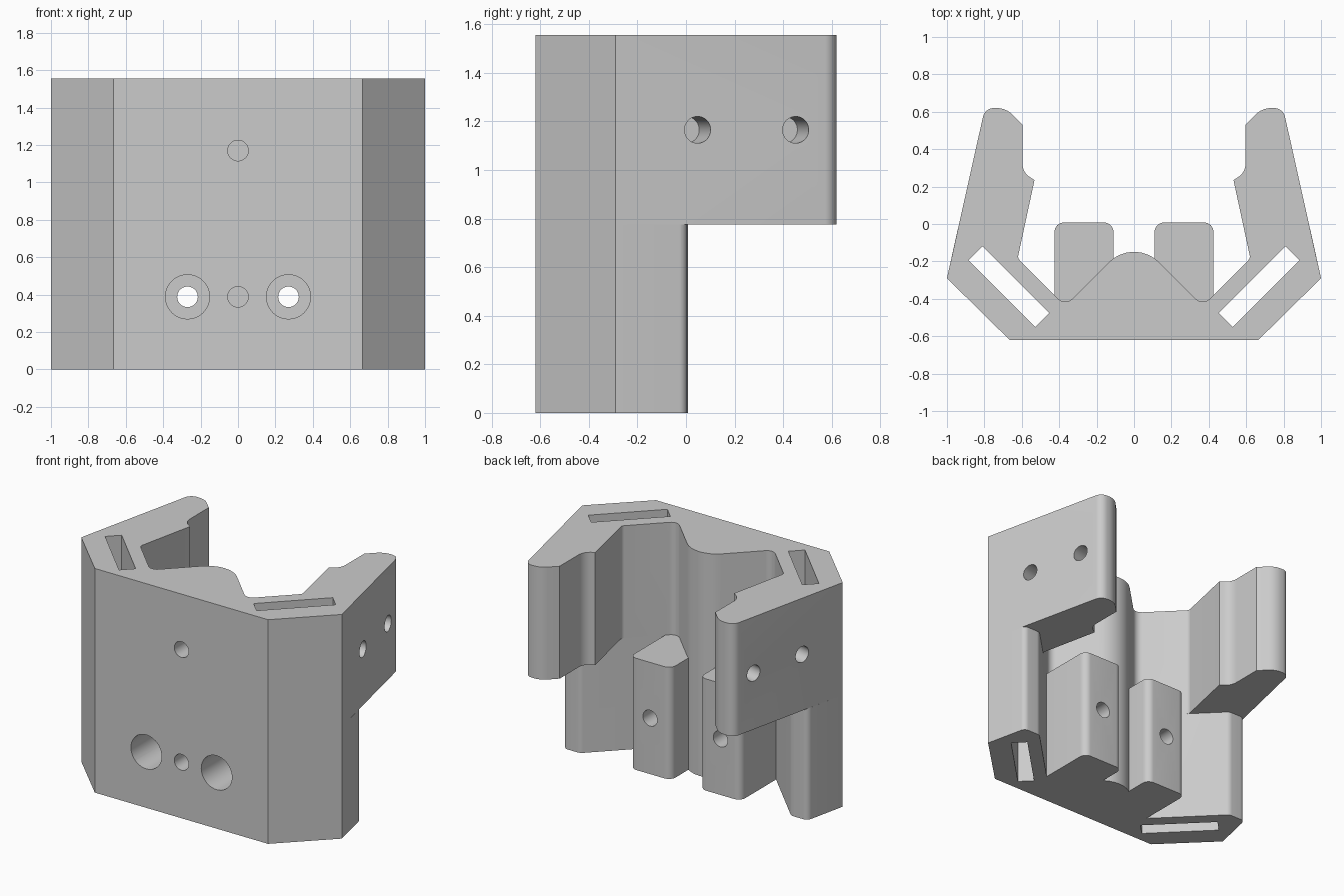
import bpy, bmesh, math
from mathutils import Vector, Matrix

cube = bpy.data.objects.get("Cube")
if cube:
    bpy.data.objects.remove(cube, do_unlink=True)

HEIGHT, STEP = 1.555, 0.775          # full height, underside of the wings
FRONT, BACK = -0.62, 0.62

grey = bpy.data.materials.new("plain_grey")
grey.use_nodes = True
GREY = (0.6, 0.6, 0.6, 1)
grey.diffuse_color = GREY
grey.node_tree.nodes["Principled BSDF"].inputs["Base Color"].default_value = GREY


def rounded(corners, steps=8):
    """Turn (x, y, radius) corners into an outline with filleted corners."""
    out = []
    for i, (x, y, r) in enumerate(corners):
        p = Vector((x, y))
        if r == 0:
            out.append(p)
            continue
        a = (Vector(corners[i - 1][:2]) - p).normalized()
        b = (Vector(corners[(i + 1) % len(corners)][:2]) - p).normalized()
        half = a.angle(b) / 2
        centre = p + (a + b).normalized() * r / math.sin(half)
        start = p + a * r / math.tan(half) - centre
        end = p + b * r / math.tan(half) - centre
        sweep = start.angle_signed(end)
        for k in range(steps + 1):
            out.append(centre + Matrix.Rotation(-sweep * k / steps, 2) @ start)
    return out


def make_object(name, bm):
    bmesh.ops.recalc_face_normals(bm, faces=bm.faces)
    mesh = bpy.data.meshes.new(name)
    bm.to_mesh(mesh)
    bm.free()
    mesh.materials.append(grey)
    obj = bpy.data.objects.new(name, mesh)
    bpy.context.collection.objects.link(obj)
    return obj


def prism(name, corners, z0, z1):
    bm = bmesh.new()
    face = bm.faces.new([bm.verts.new((p.x, p.y, z0)) for p in rounded(corners)])
    top = bmesh.ops.extrude_face_region(bm, geom=[face])["geom"]
    bmesh.ops.translate(bm, vec=(0, 0, z1 - z0),
                        verts=[v for v in top if isinstance(v, bmesh.types.BMVert)])
    return make_object(name, bm)


def drill(name, start, end, radius):
    start, end = Vector(start), Vector(end)
    axis = end - start
    bm = bmesh.new()
    turn = axis.to_track_quat('Z', 'Y').to_matrix().to_4x4()
    bmesh.ops.create_cone(bm, cap_ends=True, segments=40, radius1=radius,
                          radius2=radius, depth=axis.length,
                          matrix=Matrix.Translation((start + end) / 2) @ turn)
    return make_object(name, bm)


def combine(body, other, operation):
    mod = body.modifiers.new(operation, 'BOOLEAN')
    mod.operation, mod.solver, mod.object = operation, 'EXACT', other
    bpy.context.view_layer.objects.active = body
    bpy.ops.object.modifier_apply(modifier=mod.name)
    bpy.data.objects.remove(other, do_unlink=True)


def mirrored(half, peak):
    return half + [peak] + [(-x, y, r) for x, y, r in reversed(half)]


# Shared outline pieces: angled front, valley and rounded centre ridge
front = [(0.665, FRONT, 0), (1, -0.29, 0)]
valley = (0.3675, -0.4375, 0.054)
ridge = (0, -0.07, 0.19)

# Upper section with the two long wings
wing = [(0.797, BACK, 0.06), (0.685, BACK, 0.12), (0.597, 0.532, 0),
        (0.597, 0.275, 0.09), (0.532, 0.235, 0), (0.622, -0.183, 0.03)]
body = prism("bracket_body", mirrored(front + wing + [valley], ridge), STEP, HEIGHT)

# Lower section with short side walls
stub = [(0.935, 0.005, 0.04), (0.81, 0.005, 0.05)]
combine(body, prism("lower_section", mirrored(front + stub + [valley], ridge), 0, STEP), 'UNION')

# Mounting blocks behind the ridge
for s in (-1, 1):
    block = [(s * 0.11, -0.5, 0), (s * 0.425, -0.5, 0),
             (s * 0.425, 0.008, 0.05), (s * 0.11, 0.008, 0.05)]
    combine(body, prism("mounting_block", block, 0, STEP), 'UNION')

cutters = []
for s in (-1, 1):
    # Diagonal strap slots, open at top and bottom
    slot = [(s * 0.81, -0.118, 0), (s * 0.885, -0.193, 0),
            (s * 0.528, -0.55, 0), (s * 0.453, -0.475, 0)]
    cutters.append(prism("strap_slot", slot, -0.1, HEIGHT + 0.1))
    # Counterbored bolt holes through the blocks
    x, z = s * 0.27, 0.388
    cutters.append(drill("bolt_hole", (x, -0.8, z), (x, 0.2, z), 0.055))
    cutters.append(drill("bolt_recess", (x, -0.8, z), (x, -0.25, z), 0.118))
    # Blind holes square to the outer wing faces
    normal = Vector((s * 0.91, 0.2, 0)).normalized()
    for y in (0.048, 0.452):
        mouth = Vector((s * (1 - 0.22 * (y + 0.29)), y, 1.165))
        cutters.append(drill("wing_hole", mouth + normal * 0.1, mouth - normal * 0.22, 0.055))
# Blind holes on the front centre line
for z in (0.388, 1.17):
    cutters.append(drill("front_hole", (0, -0.8, z), (0, -0.3, z), 0.055))
for cutter in cutters:
    combine(body, cutter, 'DIFFERENCE')

# Smooth the rounded parts, keep the edges sharp
bpy.ops.object.select_all(action='DESELECT')
body.select_set(True)
bpy.context.view_layer.objects.active = body
bpy.ops.object.shade_smooth_by_angle(angle=math.radians(25))
